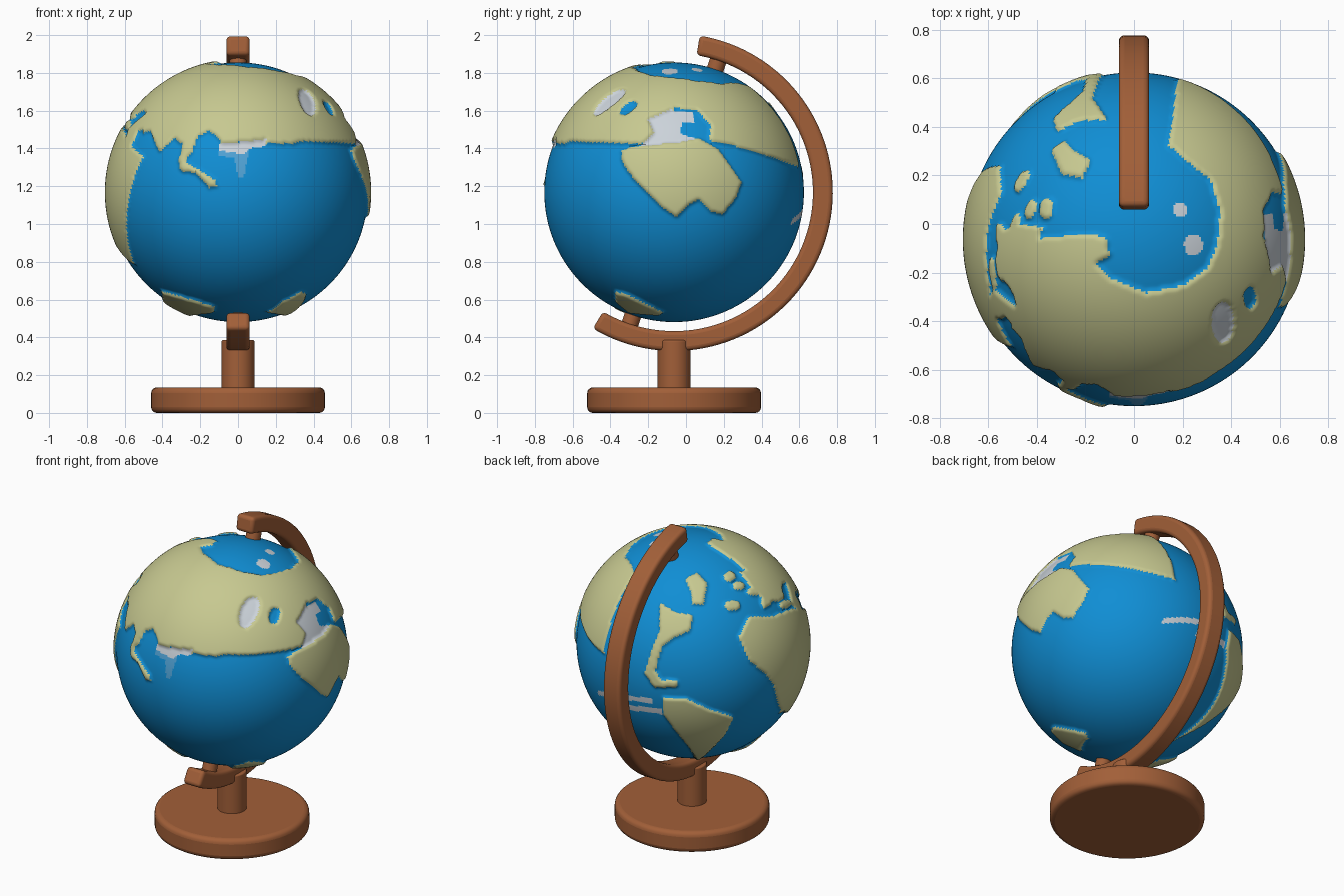
import bpy, bmesh, math
from mathutils import Vector, Matrix

if "Cube" in bpy.data.objects:
    bpy.data.objects.remove(bpy.data.objects["Cube"])

C = Vector((0, -0.063, 1.168))   # globe centre
R = 0.687                        # ocean radius
TILT = math.radians(18.5)


def material(name, rgb):
    m = bpy.data.materials.new(name)
    m.diffuse_color = (*rgb, 1)
    m.use_nodes = True
    m.node_tree.nodes["Principled BSDF"].inputs["Base Color"].default_value = m.diffuse_color
    return m


wood = material("brown wood", (0.36, 0.115, 0.04))
globe_mats = [material("ocean blue", (0.005, 0.27, 0.66)),
              material("land tan", (0.57, 0.58, 0.28)),
              material("pale grey", (0.60, 0.65, 0.70)),
              material("shallow blue", (0.08, 0.36, 0.66))]
SEA, LAND, PALE, SHALLOW = range(4)


def make_object(name, bm, mats, bevel=0.0):
    me = bpy.data.meshes.new(name)
    bmesh.ops.recalc_face_normals(bm, faces=bm.faces)
    bm.to_mesh(me)
    bm.free()
    for m in mats:
        me.materials.append(m)
    ob = bpy.data.objects.new(name, me)
    bpy.context.collection.objects.link(ob)
    if bevel:
        b = ob.modifiers.new("bevel", 'BEVEL')
        b.width, b.segments, b.limit_method = bevel, 4, 'ANGLE'
        b.angle_limit = math.radians(40)
    bpy.context.view_layer.objects.active = ob
    ob.select_set(True)
    bpy.ops.object.shade_smooth_by_angle(angle=math.radians(40))
    ob.select_set(False)
    return ob


def cylinder(name, centre, radius, height, tilt=0.0, bevel=0.0):
    bm = bmesh.new()
    mat = Matrix.Translation(centre) @ Matrix.Rotation(-tilt, 4, 'X')
    bmesh.ops.create_cone(bm, cap_ends=True, segments=64, radius1=radius,
                          radius2=radius, depth=height, matrix=mat)
    return make_object(name, bm, [wood], bevel)


# --- stand ---
cylinder("base", (0, C.y, 0.0675), 0.46, 0.135, bevel=0.03)
cylinder("stem", (0, C.y, 0.25), 0.087, 0.27, bevel=0.008)
axis = Vector((0, math.sin(TILT), math.cos(TILT)))
for name, s in (("top_pin", 1), ("bottom_pin", -1)):
    cylinder(name, C + axis * s * 0.715, 0.045, 0.09, TILT)

# curved arm: a rectangular section swept round the globe
bm = bmesh.new()
rings, steps = [], 72
for i in range(steps + 1):
    a = math.radians(9.3 + (210.8 - 9.3) * i / steps)
    d = Vector((0, math.sin(a), math.cos(a)))
    rings.append([bm.verts.new(C + d * r + Vector((x, 0, 0)))
                  for r, x in ((0.735, -0.062), (0.84, -0.062), (0.84, 0.062), (0.735, 0.062))])
for p, q in zip(rings, rings[1:]):
    for k in range(4):
        bm.faces.new((p[k], p[(k + 1) % 4], q[(k + 1) % 4], q[k]))
bm.faces.new(rings[0])
bm.faces.new(rings[-1])
make_object("arm", bm, [wood], 0.022)

# --- map: outlines projected onto the globe from four directions ---
az, el = math.radians(35), math.radians(22)
back = Vector((-math.sin(az), math.cos(az), 0))
up = Vector((0, 0, 1))
# right, up, towards viewer, origin, scale
VIEWS = {
    "front": (Vector((1, 0, 0)), up, Vector((0, -1, 0)), (0, C.z), (1, 1)),
    "right": (Vector((0, 1, 0)), up, Vector((1, 0, 0)), (C.y, C.z), (1, 1)),
    "top": (Vector((1, 0, 0)), Vector((0, 1, 0)), up, (0, C.y), (1, 1)),
    "back": (Vector((-back.y, back.x, 0)), up * math.cos(el) - back * math.sin(el),
             back * math.cos(el) + up * math.sin(el), (692, 643), (168, -168)),
}
patches = []


def paint(view, mat, pts):
    o, s = VIEWS[view][3:]
    pts = [((u - o[0]) / s[0], (v - o[1]) / s[1]) for u, v in pts]
    us, vs = [p[0] for p in pts], [p[1] for p in pts]
    patches.append((VIEWS[view], mat, pts, (min(us), max(us), min(vs), max(vs))))


def blob(view, mat, u, v, a, b):
    paint(view, mat, [(u + a * math.cos(t * math.pi / 6), v + b * math.sin(t * math.pi / 6))
                      for t in range(12)])


# great northern landmass, front coast
paint("front", LAND, [(.66, 1.44), (.57, 1.46), (.5, 1.46), (.38, 1.445), (.27, 1.42), (.17, 1.43),
      (.11, 1.41), (.02, 1.44), (-.07, 1.39), (-.1, 1.45), (-.15, 1.49), (-.21, 1.46), (-.24, 1.38),
      (-.26, 1.36), (-.27, 1.32), (-.21, 1.29), (-.12, 1.23), (-.11, 1.2), (-.15, 1.19),
      (-.22, 1.27), (-.3, 1.28), (-.31, 1.33), (-.29, 1.42), (-.33, 1.45), (-.41, 1.38),
      (-.43, 1.42), (-.46, 1.5), (-.52, 1.49), (-.56, 1.4), (-.6, 1.39), (-.57, 1.5),
      (-.48, 1.58), (-.55, 1.65), (-.4, 1.87), (.4, 1.87), (.7, 1.6)])
# right-hand coast
paint("right", LAND, [(-.76, 1.44), (-.5, 1.43), (-.24, 1.42), (-.17, 1.45), (-.2, 1.55), (-.08, 1.61),
      (.05, 1.6), (.13, 1.52), (.12, 1.44), (.22, 1.42), (.32, 1.39), (.45, 1.35), (.62, 1.29),
      (.7, 1.34), (.5, 1.7), (.35, 1.87), (-.4, 1.87), (-.78, 1.55)])
# left shoulder
paint("top", LAND, [(0, -.1), (-.2, -.03), (-.5, -.0), (-.56, -.05), (-.55, -.2), (-.5, -.27),
      (-.47, -.34), (-.5, -.42), (-.42, -.5), (0, -.6)])
# northern ocean and the sea behind it
paint("top", SEA, [(.2, .8), (.16, .45), (.14, .32), (.22, .25), (.31, .18), (.35, .05), (.34, -.08),
      (.3, -.18), (.2, -.25), (.05, -.28), (-.1, -.22), (-.16, -.16), (-.1, -.13), (-.11, -.05),
      (-.2, -.04), (-.38, -.06), (-.37, 0), (-.45, .02), (-.56, -.05), (-.56, -.2), (-.8, -.2),
      (-.8, .8)])
# inland waters and pale areas
paint("right", PALE, [(-.24, 1.41), (-.17, 1.48), (-.2, 1.55), (-.08, 1.6), (.04, 1.59), (.04, 1.43)])
paint("right", SEA, [(-.03, 1.48), (-.02, 1.54), (.03, 1.54), (.12, 1.51), (.1, 1.45), (.02, 1.46)])
blob("top", PALE, .36, -.4, .045, .085)
blob("top", SEA, .47, -.3, .025, .045)
blob("top", PALE, .19, .06, .03, .03)
blob("top", PALE, .245, -.085, .04, .045)
paint("front", SHALLOW, [(-.1, 1.4), (.06, 1.4), (.05, 1.34), (.03, 1.25), (0, 1.25), (-.02, 1.35), (-.1, 1.36)])
paint("front", PALE, [(-.1, 1.42), (.15, 1.445), (.14, 1.41), (.06, 1.4), (.03, 1.37), (-.1, 1.39)])
paint("back", PALE, [(598, 688), (625, 691), (652, 694), (652, 699), (625, 696), (598, 693)])
paint("back", PALE, [(625, 701), (662, 704), (662, 710), (625, 706)])
# right continent
paint("right", LAND, [(-.34, 1.39), (-.24, 1.41), (-.03, 1.43), (.07, 1.45), (.17, 1.39), (.24, 1.29),
      (.29, 1.22), (.26, 1.14), (.19, 1.05), (.13, 1.07), (.07, 1.13), (.02, 1.11), (-.05, 1.04),
      (-.14, 1.1), (-.22, 1.18), (-.29, 1.26), (-.335, 1.33)])
# left continent, two halves
paint("back", LAND, [(738, 632), (748, 612), (770, 613), (790, 607), (820, 612), (820, 670), (800, 688),
      (785, 712), (778, 705), (772, 680), (765, 670), (748, 655)])
paint("front", LAND, [(-.72, 1.44), (-.6, 1.4), (-.63, 1.25), (-.62, 1.1), (-.61, .95), (-.62, .86),
      (-.66, .88), (-.72, 1.1)])
# two continents behind, joined by a narrow neck
paint("back", LAND, [(660, 598), (672, 605), (680, 608), (693, 610), (690, 625), (675, 632), (663, 640),
      (658, 655), (656, 666), (662, 674), (677, 675), (677, 681), (655, 682), (645, 668),
      (652, 645), (660, 625)])
paint("back", LAND, [(663, 692), (685, 692), (705, 702), (733, 712), (725, 730), (705, 752), (697, 759),
      (690, 745), (675, 725), (664, 710)])
# northern islands
paint("back", LAND, [(685, 575), (697, 569), (707, 580), (703, 600), (692, 599), (690, 585)])
for x, y, a, b in ((729, 573, 6, 5), (732, 601, 8, 5), (738, 582, 6, 4), (755, 588, 9, 4),
                   (764, 597, 4, 8), (775, 594, 8, 5), (784, 602, 6, 4)):
    blob("back", LAND, x, y, a, b)
# southern lands
paint("front", LAND, [(-.4, .65), (-.32, .63), (-.12, .57), (-.13, .54), (-.3, .52), (-.39, .6)])
paint("right", LAND, [(-.37, .65), (-.3, .63), (-.12, .54), (-.14, .525), (-.3, .54), (-.37, .6)])


def inside(u, v, pts):
    hit = False
    x0, y0 = pts[-1]
    for x1, y1 in pts:
        if (y0 > v) != (y1 > v) and u < x0 + (v - y0) * (x1 - x0) / (y1 - y0):
            hit = not hit
        x0, y0 = x1, y1
    return hit


def surface(p):
    for (r, w, f, _, _), mat, pts, (u0, u1, v0, v1) in reversed(patches):
        if p.dot(f) > 0:
            u, v = p.dot(r), p.dot(w)
            if u0 < u < u1 and v0 < v < v1 and inside(u, v, pts):
                return mat
    return SEA


# --- globe: evenly divided ball, land faces coloured and raised ---
bm = bmesh.new()
bmesh.ops.create_cube(bm, size=2)
bmesh.ops.subdivide_edges(bm, edges=bm.edges[:], cuts=109, use_grid_fill=True)
for v in bm.verts:
    v.co = Vector([math.tan(k * math.pi / 4) for k in v.co]).normalized() * R
for f in bm.faces:
    f.material_index = surface(f.calc_center_median().normalized() * R)
bm.verts.ensure_lookup_table()
bm.verts.index_update()
h = [sum(f.material_index == LAND for f in v.link_faces) / len(v.link_faces) for v in bm.verts]
near = [[e.other_vert(v).index for e in v.link_edges] for v in bm.verts]
h = [0.5 * h[i] + 0.5 * sum(h[j] for j in n) / len(n) for i, n in enumerate(near)]
for v in bm.verts:
    v.co = C + v.co * (1 + 0.018 * h[v.index] / R)
make_object("globe", bm, globe_mats)
